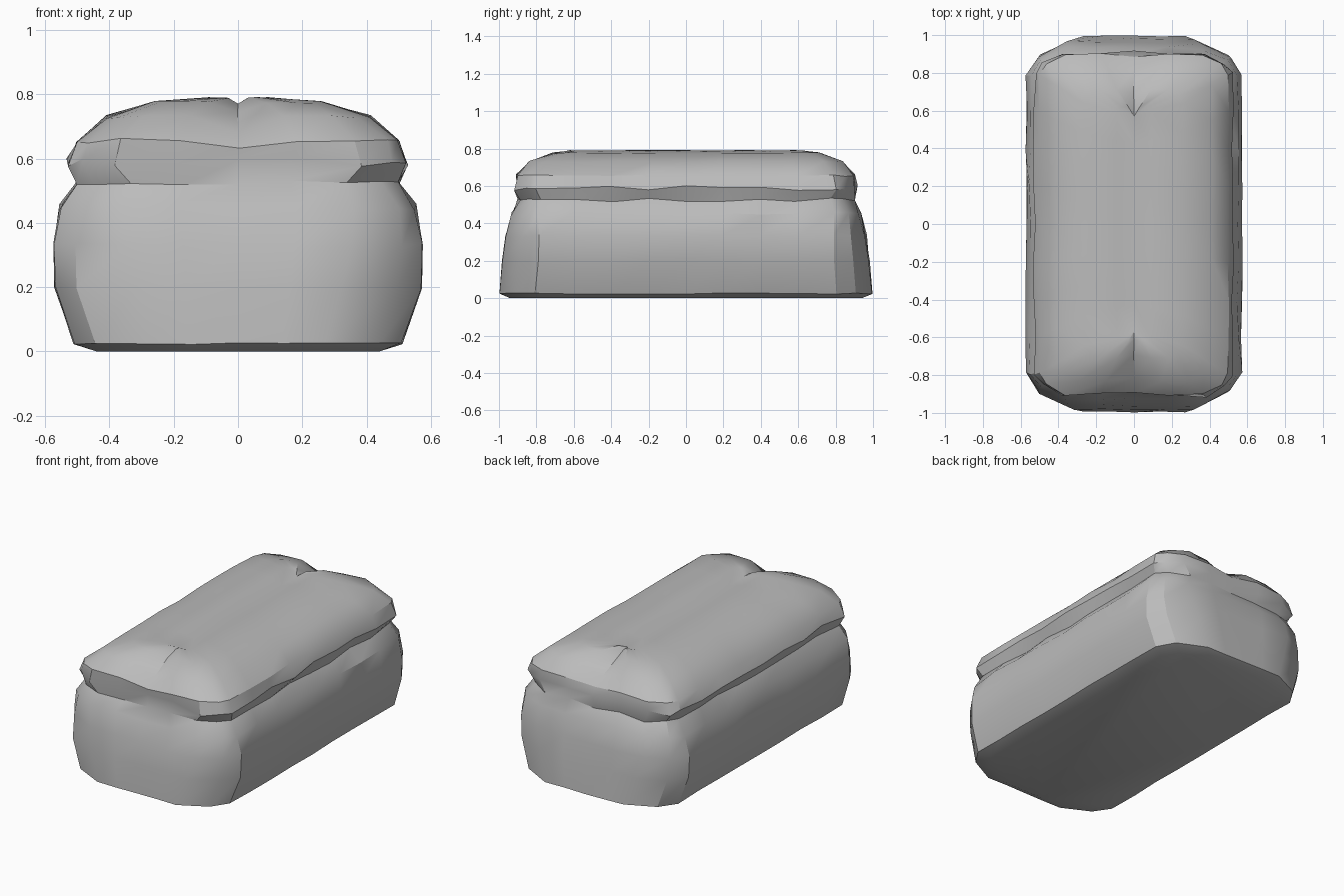
import bpy
import bmesh
import math
import random

random.seed(4)

cube = bpy.data.objects.get("Cube")
if cube:
    bpy.data.objects.remove(cube, do_unlink=True)

# Plain grey crust material
GREY = (0.5, 0.5, 0.5, 1.0)
grey = bpy.data.materials.new("loaf_grey")
grey.use_nodes = True
grey.diffuse_color = GREY
grey.node_tree.nodes["Principled BSDF"].inputs["Base Color"].default_value = GREY

# Rings, base to crown:
# half width, half length, height, corner x, corner y, end notch, jitter
RINGS = [
    (0.44, 0.94, 0.00, 0.22, 0.17, 0.00, 0.000),
    (0.51, 0.995, 0.025, 0.24, 0.19, 0.00, 0.003),
    (0.57, 0.98, 0.20, 0.25, 0.19, 0.00, 0.005),
    (0.57, 0.96, 0.33, 0.22, 0.17, 0.00, 0.008),
    (0.55, 0.93, 0.45, 0.19, 0.14, 0.00, 0.010),
    (0.495, 0.895, 0.525, 0.16, 0.12, 0.00, 0.010),
    (0.525, 0.905, 0.59, 0.15, 0.11, 0.00, 0.014),
    (0.50, 0.90, 0.655, 0.14, 0.11, 0.02, 0.008),
    (0.41, 0.835, 0.73, 0.12, 0.10, 0.045, 0.006),
    (0.26, 0.71, 0.776, 0.08, 0.07, 0.035, 0.004),
    (0.09, 0.62, 0.79, 0.03, 0.03, 0.02, 0.002),
    (0.00, 0.57, 0.77, 0.00, 0.00, 0.00, 0.000),
]
SIDE_STEPS = 8
END_STEPS = 4


def quarter_corner(w, l, cx, cy):
    """Rounded corner from the side towards the end."""
    return (w - 0.28 * cx, l - 0.45 * cy)


def outline(w, l, cx, cy):
    """Counter-clockwise outline with chamfered corners."""
    mx, my = quarter_corner(w, l, cx, cy)
    half = []
    for i in range(SIDE_STEPS + 1):
        half.append((w, (l - cy) * (2 * i / SIDE_STEPS - 1)))
    half.append((mx, my))
    for i in range(END_STEPS + 1):
        half.append(((w - cx) * (1 - 2 * i / END_STEPS), l))
    half.append((-mx, my))
    return half + [(-x, -y) for x, y in half]


# Loaf body, overhanging crust and split top in one loft
bm = bmesh.new()
rows = []
for w, l, z, cx, cy, notch, jit in RINGS:
    row = []
    for x, y in outline(w, l, cx, cy):
        on_split = abs(x) < 1e-6 and w > 0
        dz = -notch if on_split else 0.0
        dy = -math.copysign(notch * 0.5, y) if on_split else 0.0
        j = [random.uniform(-jit, jit) for _ in range(3)]
        row.append(bm.verts.new((x + j[0] * 0.7, y + dy + j[1], z + dz + j[2])))
    rows.append(row)

count = len(rows[0])
for low, high in zip(rows, rows[1:]):
    for i in range(count):
        k = (i + 1) % count
        bm.faces.new((low[i], low[k], high[k], high[i]))
bm.faces.new(list(reversed(rows[0])))

# Join the two crown halves along the split
bmesh.ops.remove_doubles(bm, verts=bm.verts[:], dist=0.0005)
bmesh.ops.recalc_face_normals(bm, faces=bm.faces[:])

mesh = bpy.data.meshes.new("bread_loaf")
bm.to_mesh(mesh)
bm.free()
mesh.materials.append(grey)

loaf = bpy.data.objects.new("bread_loaf", mesh)
bpy.context.collection.objects.link(loaf)
bpy.ops.object.select_all(action="DESELECT")
loaf.select_set(True)
bpy.context.view_layer.objects.active = loaf
bpy.ops.object.shade_smooth_by_angle(angle=math.radians(30))
